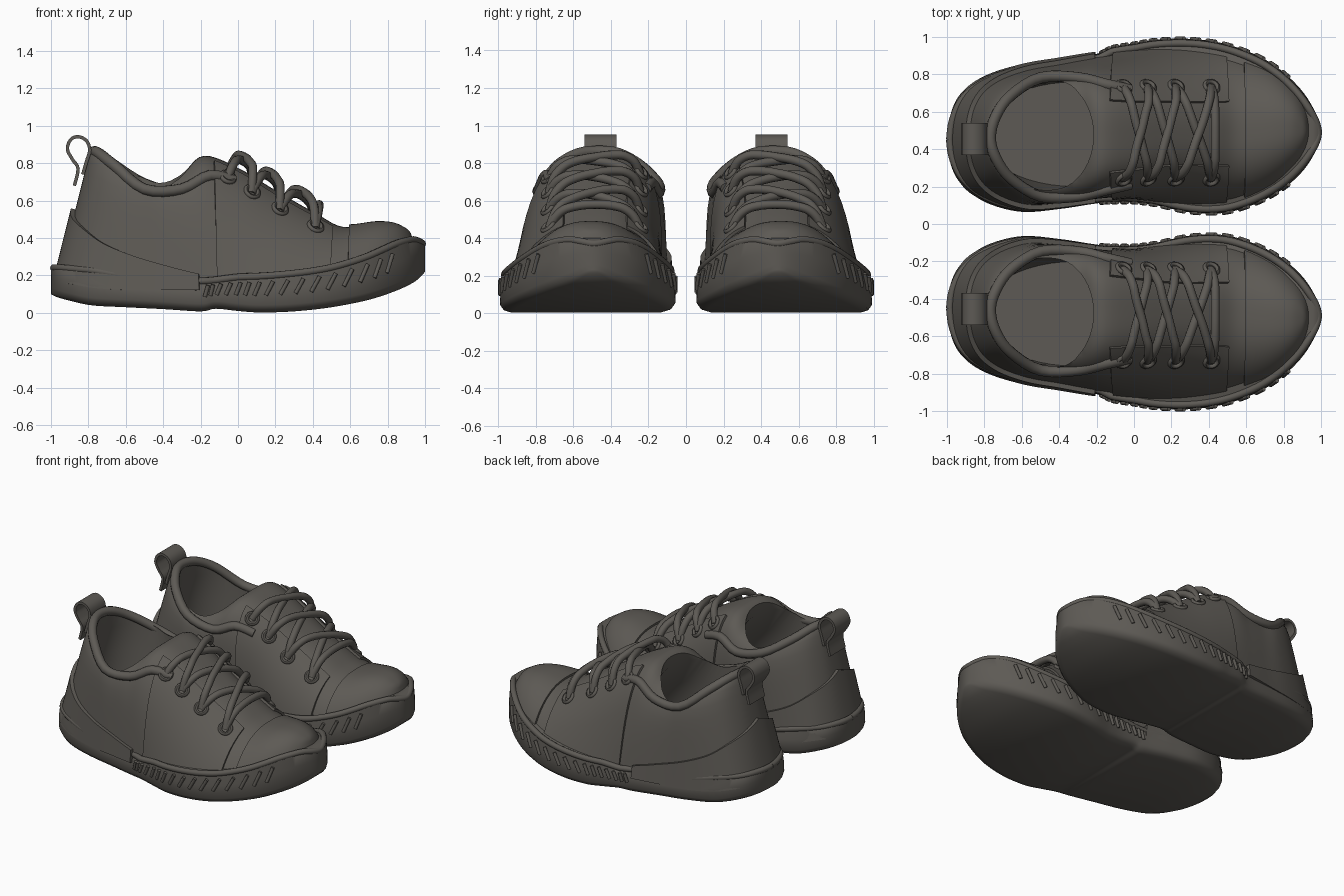
import bpy, bmesh, math
from mathutils import Vector
from mathutils.bvhtree import BVHTree

if "Cube" in bpy.data.objects:
    bpy.data.objects.remove(bpy.data.objects["Cube"])

mat = bpy.data.materials.new("charcoal")
mat.diffuse_color = (0.11, 0.102, 0.09, 1)
mat.use_nodes = True
mat.node_tree.nodes["Principled BSDF"].inputs["Base Color"].default_value = mat.diffuse_color


def spline(pts, u, before, after):
    """Catmull-Rom through a table of tuples, u in index units."""
    p = [before] + list(pts) + [after]
    i = min(int(u), len(pts) - 2)
    t = u - i
    return [0.5 * (2 * b + (c - a) * t + (2 * a - 5 * b + 4 * c - d) * t * t
                   + (3 * b - a - 3 * c + d) * t ** 3)
            for a, b, c, d in zip(*p[i:i + 4])]


def finish(bm, name, thick=0, cutter=None, mirror=True):
    bmesh.ops.remove_doubles(bm, verts=bm.verts, dist=1e-4)
    bmesh.ops.recalc_face_normals(bm, faces=bm.faces)
    me = bpy.data.meshes.new(name)
    bm.to_mesh(me)
    ob = bpy.data.objects.new(name, me)
    bpy.context.collection.objects.link(ob)
    me.materials.append(mat)
    if thick:
        m = ob.modifiers.new("thickness", 'SOLIDIFY')
        m.thickness, m.offset = thick, 0
    if cutter:
        m = ob.modifiers.new("cut", 'BOOLEAN')
        m.object, m.operation, m.solver = cutter, 'DIFFERENCE', 'EXACT'
    if mirror:
        m = ob.modifiers.new("pair", 'MIRROR')
        m.use_axis = (False, True, False)
        m.use_mirror_merge = False
    bpy.ops.object.select_all(action='DESELECT')
    ob.select_set(True)
    bpy.context.view_layer.objects.active = ob
    for m in list(ob.modifiers):
        bpy.ops.object.modifier_apply(modifier=m.name)
    bpy.ops.object.shade_smooth_by_angle(angle=math.radians(45))
    return ob


def grid(rows, closed=False, caps=False):
    bm = bmesh.new()
    vs = [[bm.verts.new(p) for p in r] for r in rows]
    n = len(rows[0])
    for a, b in zip(vs, vs[1:]):
        for j in range(n if closed else n - 1):
            k = (j + 1) % n
            bm.faces.new((a[j], a[k], b[k], b[j]))
    if caps:
        bm.faces.new(vs[0])
        bm.faces.new(vs[-1])
    return bm


def tubes(name, paths, radius):
    cu = bpy.data.curves.new(name, 'CURVE')
    cu.dimensions, cu.bevel_depth, cu.bevel_resolution = '3D', radius, 3
    cu.use_fill_caps = True
    for p in paths:
        n = (len(p) - 1) * 4
        q = [spline(p, i / 4, p[0], p[-1]) for i in range(n + 1)]
        s = cu.splines.new('POLY')
        s.points.add(n)
        for sp, c in zip(s.points, q):
            sp.co = (*c, 1)
    cu.materials.append(mat)
    ob = bpy.data.objects.new(name, cu)
    bpy.context.collection.objects.link(ob)
    m = ob.modifiers.new("pair", 'MIRROR')
    m.use_axis = (False, True, False)
    m.use_mirror_merge = False


# Sole stations: x, inner y, outer y, bottom z, top z
SOLE = [(-1, .45, .45, .10, .25), (-.97, .29, .62, .085, .25), (-.9, .19, .725, .065, .245),
        (-.78, .11, .80, .04, .235), (-.6, .065, .855, .03, .205), (-.4, .08, .885, .02, .185),
        (-.2, .11, .91, .008, .18), (-.12, .115, .945, .022, .185), (0, .115, .965, .01, .2),
        (.12, .10, .985, .002, .205), (.3, .062, .99, .008, .22), (.5, .062, .96, .03, .25),
        (.7, .13, .88, .07, .31), (.85, .23, .765, .12, .375), (.95, .35, .635, .17, .40),
        (1, .49, .49, .22, .38)]


def sole_at(u):
    sw = lambda t: (t[0], t[2], t[1], t[3], t[4])
    return spline(SOLE, u, sw(SOLE[1]), sw(SOLE[-2]))


def sole_ring(u):
    x, a, b, lo, hi = sole_at(u)
    s = min(1, max(0, b - a) / .35)
    half = [(.06, lo), (.02, lo + .012), (0, lo + .04), (0.003, lo * .4 + hi * .6),
            (.015, hi - .015), (.04, hi)]
    return [(x, a + d * s, z) for d, z in half] + [(x, b - d * s, z) for d, z in reversed(half)]


N = len(SOLE) - 1
finish(grid([sole_ring(i / 6) for i in range(N * 6 + 1)], True), "sole")

# Upper stations: base x, base inner/outer y, top x, top inner/outer y, base z, top z, squareness
UPPER = [(-.97, .45, .45, -.79, .45, .45, .15, .87, 8), (-.95, .31, .60, -.78, .37, .55, .15, .865, 8),
         (-.88, .20, .71, -.73, .27, .66, .15, .845, 8), (-.76, .135, .78, -.64, .18, .745, .13, .795, 8),
         (-.58, .095, .835, -.53, .125, .79, .12, .75, 8), (-.40, .11, .865, -.42, .115, .80, .12, .715, 7),
         (-.28, .13, .885, -.30, .115, .81, .12, .755, 5), (-.15, .145, .905, -.18, .12, .81, .12, .84, 3.6),
         (0, .145, .93, 0, .15, .79, .12, .775, 3.2), (.2, .115, .945, .2, .18, .78, .12, .655, 2.8),
         (.4, .10, .94, .42, .18, .78, .13, .53, 2.6), (.55, .11, .91, .56, .18, .79, .16, .46, 2.6),
         (.72, .18, .84, .74, .25, .76, .2, .475, 2.6), (.85, .28, .74, .83, .32, .70, .25, .468, 2.6),
         (.925, .38, .63, .89, .40, .61, .28, .44, 2.8), (.955, .5, .5, .91, .5, .5, .3, .42, 3)]
M = len(UPPER) - 1


def surf(u, phi):
    """Point on the upper: u runs heel to toe, phi runs outer side to inner side."""
    sw = lambda t: (t[0], t[2], t[1], t[3], t[5], t[4], *t[6:])
    xb, a, b, xt, at, bt, z0, h, n = spline(UPPER, u, sw(UPPER[1]), sw(UPPER[-2]))
    c, s = math.cos(phi), max(0, math.sin(phi))
    r = (abs(c) ** n + s ** n) ** (-1 / n)
    c, f = c * r, s * r
    lo, hi = a + (at - a) * f, b + (bt - b) * f
    return ((xb + (xt - xb) * f), (lo + hi) / 2 + (hi - lo) / 2 * c, z0 + (h - z0) * f)


def upper_mesh():
    return grid([[surf(i / 5, math.pi * j / 40) for j in range(41)] for i in range(M * 5 + 1)], True)


bm = upper_mesh()
bmesh.ops.remove_doubles(bm, verts=bm.verts, dist=1e-4)
bmesh.ops.recalc_face_normals(bm, faces=bm.faces)
tree = BVHTree.FromBMesh(bm)
bm.free()


def drop(x, y, lift=0):
    """Point on the upper below (x, y), and the normal there."""
    p, n = tree.ray_cast(Vector((x, y, 2)), Vector((0, 0, -1)))[:2]
    if n.z < 0:
        n = -n
    return p + n * lift, n


# Foot opening, hollow reaching forward under the tongue
rings = [(.30, -.82, .2, .20, .76), (.55, -.80, -.06, .185, .77), (.74, -.755, -.2, .18, .77),
         (.9, -.745, -.23, .18, .77), (1.2, -.745, -.23, .18, .77)]
rows = [[((a + b) / 2 + (b - a) / 2 * math.cos(t), (c + d) / 2 + (d - c) / 2 * math.sin(t), z)
         for t in [2 * math.pi * k / 48 for k in range(48)]] for z, a, b, c, d in rings]
cutter = finish(grid(rows, True, True), "opening_cutter", mirror=False)
finish(upper_mesh(), "upper", cutter=cutter)
bpy.data.objects.remove(cutter)

# Heel counter wrapped round the back
rows = []
for i in range(-33, 34):
    u = abs(i) / 5
    top = math.atan(.56 - .066 * u)
    ph = [top * j / 8 for j in range(9)]
    rows.append([surf(u, p if i > 0 else math.pi - p) for p in ph])
finish(grid(rows), "heel_counter", thick=.05)

# Quarters carrying the eyelets, and the toe cap
for side in ("outer", "inner"):
    rows = []
    for i in range(21):
        u = 7.3 + 3.3 * i / 20
        ph = [math.radians(60) * j / 12 for j in range(13)]
        rows.append([surf(u, p if side == "outer" else math.pi - p) for p in ph])
    finish(grid(rows), side + "_quarter", thick=.03)
rows = [[surf(11.2 + (M - 11.2) * i / 20, math.pi * j / 40) for j in range(41)] for i in range(21)]
finish(grid(rows), "toe_cap", thick=.03)

# Padded collar
half = [(-.02, .25), (-.15, .28), (-.3, .315), (-.5, .315), (-.66, .22), (-.74, .11)]
path = [(x, .465 + d) for x, d in half] + [(-.768, .46)] + [(x, .465 - d) for x, d in reversed(half)]
tubes("collar", [[drop(x, y, .002)[0] for x, y in path]], .03)

# Welt along the top of the sole
side_a = [(sole_at(i / 2), 1) for i in range(2 * N + 1)]
side_b = [(sole_at(i / 2), 2) for i in range(2 * N, -1, -1)]
welt = []
for s, k in side_a + side_b[1:]:
    inset = .025 * min(1, max(0, s[2] - s[1]) / .35)
    welt.append((s[0] * .985, s[k] + (inset if k == 1 else -inset), s[4] - .01))
tubes("welt", [welt], .02)

# Slanted tread ridges on the forefoot wall
ridges = []
for i in range(16):
    u = 6.2 + 6.4 * i / 15
    for k in (1, 2):
        p, q = sole_at(u), sole_at(u + .22)
        ridges.append([(p[0], p[k], p[3] * .55 + p[4] * .45), (q[0], q[k], q[3] * .2 + q[4] * .8)])
tubes("tread_ridges", ridges, .011)

# Eyelets and crossed laces
eyes = [-.06, .07, .22, .41]
YO, YI = .725, .25
bm = bmesh.new()
for x in eyes:
    for y in (YO, YI):
        p, n = drop(x, y, .016)
        rot = Vector((0, 0, 1)).rotation_difference(n)
        ringv = []
        for a in range(16):
            t = a * math.tau / 16
            ringv.append([bm.verts.new(p + rot @ Vector((
                (.036 + .013 * math.cos(b)) * math.cos(t), (.036 + .013 * math.cos(b)) * math.sin(t),
                .013 * math.sin(b)))) for b in [k * math.tau / 8 for k in range(8)]])
        for a in range(16):
            for b in range(8):
                r, s, c = ringv[a], ringv[(a + 1) % 16], (b + 1) % 8
                bm.faces.new((r[b], r[c], s[c], s[b]))
finish(bm, "eyelets")


def lace(xa, xb, height):
    out = []
    for i in range(11):
        t = i / 10
        lift = .005 + height * min(1, 2.2 * math.sin(math.pi * t))
        out.append(drop(xa + (xb - xa) * t, YO + (YI - YO) * t, lift)[0])
    return out


laces = [lace(eyes[3], eyes[3], .045)]
for a, b in zip(eyes, eyes[1:]):
    laces += [lace(a, b, .04), lace(b, a, .062)]
tubes("laces", laces, .024)

# Pull loop at the heel
prof = [(-.875, .68), (-.855, .77), (-.885, .82), (-.912, .875), (-.895, .925), (-.855, .942),
        (-.81, .92), (-.793, .87), (-.81, .81), (-.83, .74)]
pts = [spline(prof, i / 4, prof[0], prof[-1]) for i in range((len(prof) - 1) * 4 + 1)]
finish(grid([[(x, y, z) for y in (.37, .54)] for x, z in pts]), "pull_loop", thick=.018)
